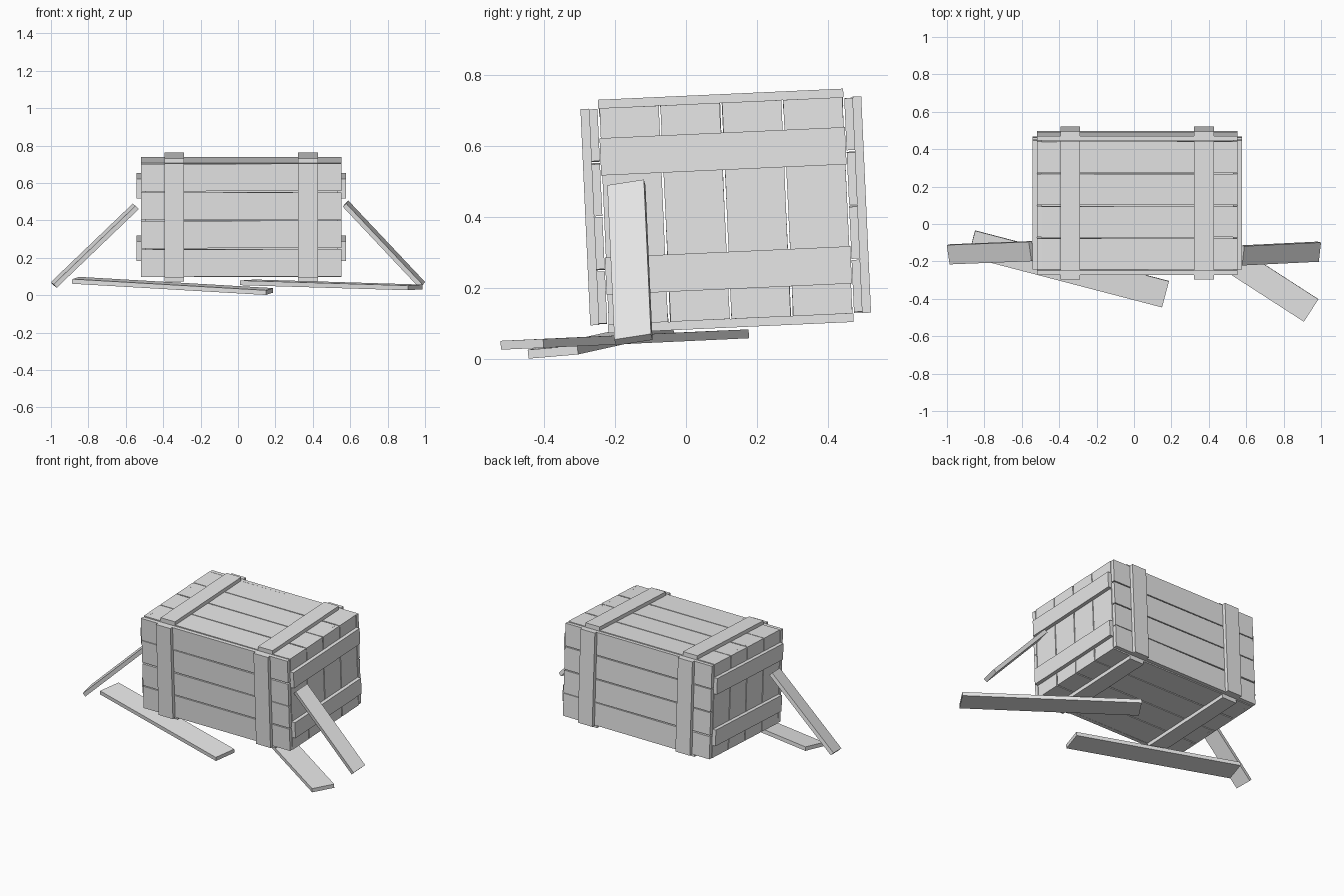
import bpy
import random
from math import radians
from mathutils import Matrix, Vector

random.seed(4)
cube = bpy.data.objects.get("Cube")
if cube:
    bpy.data.objects.remove(cube, do_unlink=True)

wood = bpy.data.materials.new("light grey")
wood.use_nodes = True
grey = (0.8, 0.8, 0.8, 1)
wood.diffuse_color = grey
wood.node_tree.nodes["Principled BSDF"].inputs["Base Color"].default_value = grey


def board(name, size, matrix):
    """Flat-faced box of the given size, placed by a matrix."""
    bpy.ops.mesh.primitive_cube_add(size=1)
    obj = bpy.context.object
    obj.name = name
    obj.data.transform(matrix @ Matrix.Diagonal((*size, 1)))
    obj.data.materials.append(wood)
    return obj


# The whole crate leans slightly backwards
crate = Matrix.Translation((0.017, 0.112, 0.418)) @ Matrix.Rotation(radians(2.6), 4, "X")
HX, HY, HZ = 0.536, 0.372, 0.305    # half sizes of the planked box
T, STRAP, GAP = 0.024, 0.105, 0.006
INNER = HY - T - 0.002


def crate_board(name, centre, size, normal=None):
    """Board in crate space; a normal axis gives it a tiny uneven twist."""
    m = crate @ Matrix.Translation(centre)
    if normal:
        m = m @ Matrix.Rotation(radians(random.uniform(-0.2, 0.2)), 4, normal)
    board(name, size, m)


for side, front, end, lid in ((-1, "front", "right", "bottom"), (1, "back", "left", "top")):
    # Four planks on each face
    for i in range(4):
        step = (i - 1.5) / 2
        crate_board(f"{front}_plank_{i + 1}", (0, side * (HY - T / 2), step * HZ),
                    (2 * HX, T, HZ / 2 - GAP), "Y")
        crate_board(f"{end}_end_plank_{i + 1}", (side * (HX - T / 2), step * INNER, 0),
                    (T, INNER / 2 - GAP, 2 * HZ), "X")
        crate_board(f"{lid}_plank_{i + 1}", (0, step * INNER, side * (HZ - T / 2)),
                    (2 * (HX - T), INNER / 2 - GAP, T), "Z")
    # Two straps or battens on each face
    for k in (-1, 1):
        crate_board(f"{front}_strap", (k * 0.357, side * (HY + T / 2), 0), (STRAP, T, 2 * HZ))
        crate_board(f"{lid}_strap", (k * 0.357, 0, side * (HZ + T / 2)), (STRAP, 2 * INNER, T))
        crate_board(f"{end}_end_batten", (side * (HX + T / 2), 0, k * 0.168),
                    (T, 2 * INNER, STRAP))


def loose_board(name, start, stop, across, width, thick=0.025):
    """Board running between two end centres, its width facing along across."""
    a, b = Vector(start), Vector(stop)
    x = (b - a).normalized()
    z = x.cross(Vector(across)).normalized()
    m = Matrix((x, z.cross(x), z)).transposed().to_4x4()
    m.translation = (a + b) / 2
    board(name, ((b - a).length, width, thick), m)


# Loose boards leaning on the ends
loose_board("left_leaning_board", (0.575, -0.168, 0.49), (0.985, -0.148, 0.055),
            (0.1, 1, 0.17), STRAP)
loose_board("right_leaning_board", (-0.547, -0.145, 0.475), (-0.985, -0.162, 0.055),
            (-0.15, 1, 0.11), STRAP)
# Loose boards lying underneath
loose_board("right_floor_board", (-0.868, -0.105, 0.08), (0.168, -0.375, 0.02),
            (0.035, 0.14, 0.012), 0.145)
loose_board("left_floor_board", (0.947, -0.462, 0.042), (0.05, 0.117, 0.069),
            (0.085, 0.115, 0.005), 0.143)
